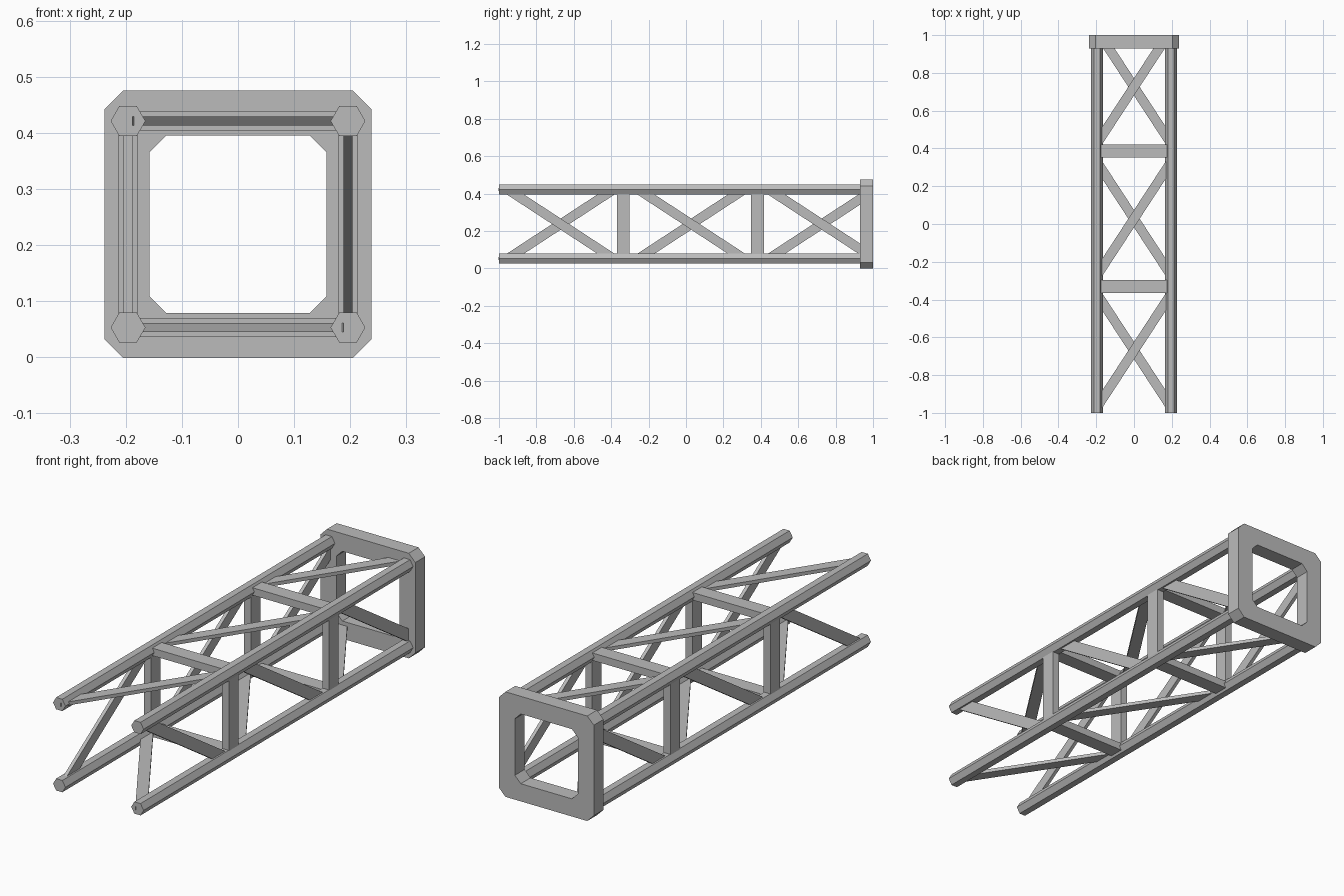
import bpy, bmesh, math
from mathutils import Matrix, Vector

cube = bpy.data.objects.get("Cube")
if cube:
    bpy.data.objects.remove(cube, do_unlink=True)

steel = bpy.data.materials.new("grey_steel")
steel.use_nodes = True
GREY = (0.5, 0.5, 0.5, 1)
steel.diffuse_color = GREY
steel.node_tree.nodes["Principled BSDF"].inputs["Base Color"].default_value = GREY

MID_Z = 0.237           # height of the truss axis
HALF_X, HALF_Z = 0.196, 0.184   # tube centres from the axis
FRAME_Y = 0.93          # front face of the end frame


def finish(name, bm):
    bmesh.ops.recalc_face_normals(bm, faces=bm.faces)
    mesh = bpy.data.meshes.new(name)
    bm.to_mesh(mesh)
    bm.free()
    mesh.materials.append(steel)
    obj = bpy.data.objects.new(name, mesh)
    bpy.context.collection.objects.link(obj)
    return obj


def extrude(bm, points, offset):
    face = bm.faces.new([bm.verts.new(p) for p in points])
    geo = bmesh.ops.extrude_face_region(bm, geom=[face])["geom"]
    moved = [g for g in geo if isinstance(g, bmesh.types.BMVert)]
    bmesh.ops.translate(bm, verts=moved, vec=offset)


def side_plate(name, outline, thick, side):
    """Extrude a (across, y) outline and turn it onto one of the four sides."""
    out = HALF_X if side % 2 else HALF_Z
    bm = bmesh.new()
    extrude(bm, [(u, y, out - thick / 2) for u, y in outline], (0, 0, thick))
    # trim anything that would run through the end frame
    bmesh.ops.bisect_plane(bm, geom=bm.verts[:] + bm.edges[:] + bm.faces[:],
                           plane_co=(0, 0.97, 0), plane_no=(0, 1, 0), clear_outer=True)
    bmesh.ops.holes_fill(bm, edges=[e for e in bm.edges if e.is_boundary])
    turn = Matrix.Rotation(side * math.pi / 2, 4, 'Y')
    bm.transform(Matrix.Translation((0, 0, MID_Z)) @ turn)
    finish(name, bm)


# Four hexagonal long tubes
for sx, x_name in ((-1, "right"), (1, "left")):
    for sz, z_name in ((-1, "lower"), (1, "upper")):
        bm = bmesh.new()
        ring = [(sx * HALF_X + 0.031 * math.cos(i * math.pi / 3), -1,
                 MID_Z + sz * HALF_Z + 0.031 * math.sin(i * math.pi / 3)) for i in range(6)]
        extrude(bm, ring, (0, 1.95, 0))
        finish(f"{z_name}_{x_name}_tube", bm)

# Flat cross bars and one diagonal brace per bay, turned around the axis
for side, label in enumerate(("top", "left", "bottom", "right")):
    across = HALF_Z if side % 2 else HALF_X
    for n, y in enumerate((-0.33, 0.387)):
        y -= 0.005 * (side % 2)
        a, h = across - 0.005, 0.034
        side_plate(f"{label}_cross_bar_{n + 1}",
                   [(-a, y - h), (a, y - h), (a, y + h), (-a, y + h)], 0.034, side)
    for n in range(3):
        y = -0.67 + 0.698 * n
        a, h = across - 0.008, 0.046
        rise = a * 1.53
        side_plate(f"{label}_diagonal_brace_{n + 1}",
                   [(-a, y - rise - h), (a, y + rise - h),
                    (a, y + rise + h), (-a, y - rise + h)], 0.016, side)


# Square end frame with chamfered corners and opening
def chamfered(half, cut):
    c = half - cut
    return [(half, -c), (half, c), (c, half), (-c, half),
            (-half, c), (-half, -c), (-c, -half), (c, -half)]


bm = bmesh.new()
rings = []
for half, cut in ((0.238, 0.033), (0.158, 0.03)):
    rings.append([bm.verts.new((x, FRAME_Y, MID_Z + z)) for x, z in chamfered(half, cut)])
outer, inner = rings
faces = [bm.faces.new((outer[i], outer[(i + 1) % 8], inner[(i + 1) % 8], inner[i]))
         for i in range(8)]
geo = bmesh.ops.extrude_face_region(bm, geom=faces)["geom"]
bmesh.ops.translate(bm, verts=[g for g in geo if isinstance(g, bmesh.types.BMVert)],
                    vec=Vector((0, 1 - FRAME_Y, 0)))
finish("end_frame", bm)
